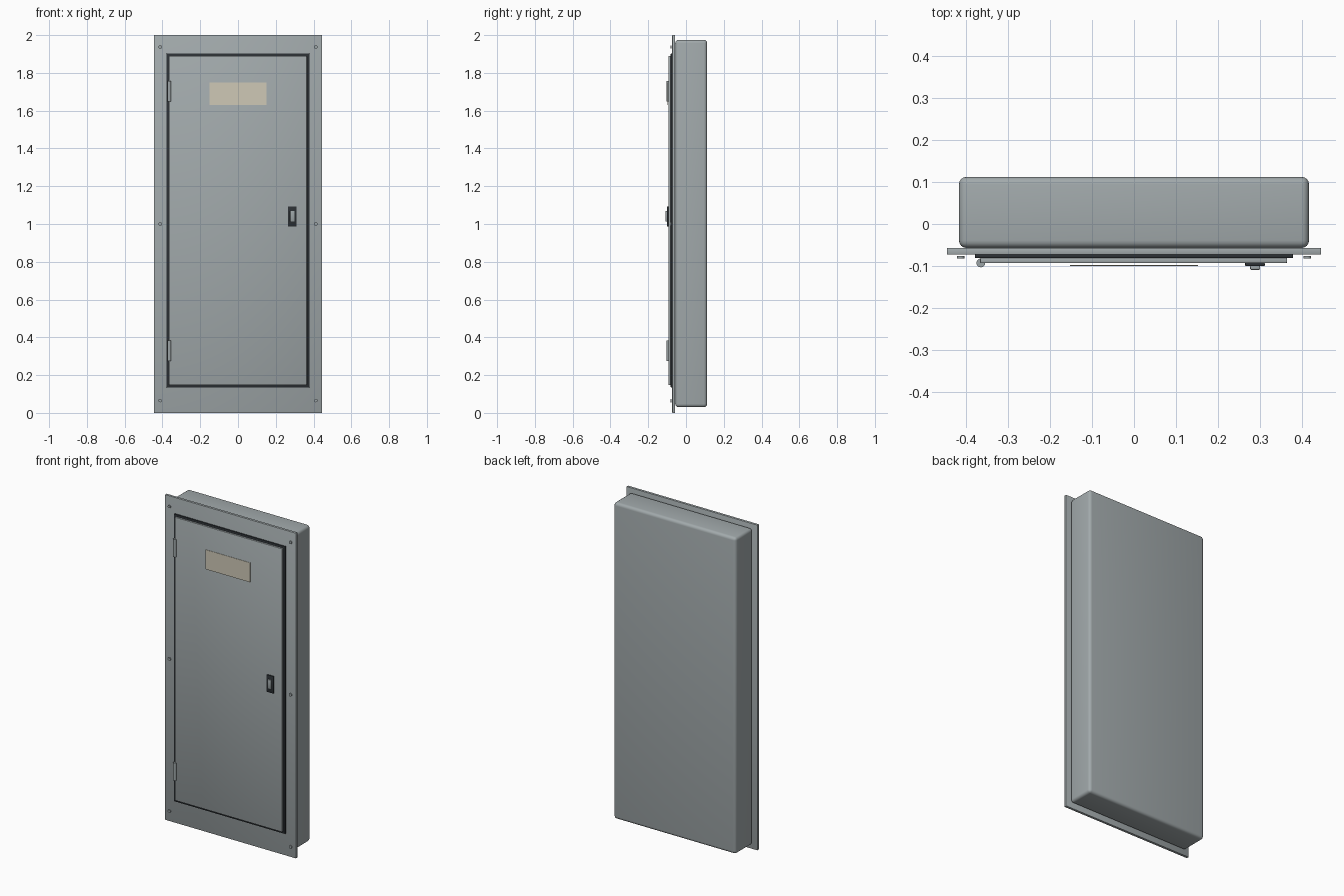
import bpy, math

if "Cube" in bpy.data.objects:
    bpy.data.objects.remove(bpy.data.objects["Cube"])


def material(name, rgb):
    m = bpy.data.materials.new(name)
    m.diffuse_color = (*rgb, 1)
    m.use_nodes = True
    m.node_tree.nodes["Principled BSDF"].inputs["Base Color"].default_value = m.diffuse_color
    return m


steel = material("painted_steel", (0.36, 0.40, 0.41))
dark = material("dark_rubber", (0.025, 0.03, 0.035))
cream = material("cream_plate", (0.62, 0.58, 0.47))
metal = material("bare_metal", (0.33, 0.37, 0.38))


def finish(obj, name, mat):
    obj.name = name
    obj.data.materials.append(mat)
    bpy.ops.object.shade_smooth_by_angle(angle=math.radians(35))
    return obj


def box(name, x, y, z, mat, bevel=0.0, segments=2):
    """Box from (min, max) ranges with optional rounded edges."""
    bpy.ops.mesh.primitive_cube_add(size=1, location=[sum(r) / 2 for r in (x, y, z)])
    obj = bpy.context.object
    obj.scale = [r[1] - r[0] for r in (x, y, z)]
    bpy.ops.object.transform_apply(location=False, rotation=False, scale=True)
    if bevel:
        mod = obj.modifiers.new("rounded_edges", 'BEVEL')
        mod.width, mod.segments = bevel, segments
        bpy.ops.object.modifier_apply(modifier=mod.name)
    return finish(obj, name, mat)


def cylinder(name, radius, depth, location, mat, facing_front=False, vertices=20):
    rot = (math.pi / 2, 0, 0) if facing_front else (0, 0, 0)
    bpy.ops.mesh.primitive_cylinder_add(vertices=vertices, radius=radius, depth=depth,
                                        location=location, rotation=rot)
    return finish(bpy.context.object, name, mat)


# Recessed cabinet body and front flange
box("cabinet_body", (-0.416, 0.416), (-0.057, 0.112), (0.03, 1.975), steel, 0.018, 4)
box("front_flange", (-0.445, 0.445), (-0.073, -0.057), (0, 2), steel, 0.002)

# Dark seal visible around the door
box("door_seal", (-0.378, 0.378), (-0.081, -0.072), (0.135, 1.902), dark, 0.002)
box("door_panel", (-0.366, 0.364), (-0.093, -0.080), (0.148, 1.89), steel, 0.003)

# Blank name plate
box("label_plate", (-0.152, 0.152), (-0.1, -0.098), (1.63, 1.75), cream)

# Latch plate and handle
box("latch_plate", (0.264, 0.311), (-0.1, -0.092), (0.987, 1.093), dark, 0.002)
box("latch_handle", (0.276, 0.300), (-0.109, -0.099), (1.012, 1.07), metal, 0.003)

# Hinge barrels
for label, z in (("lower", 0.328), ("upper", 1.702)):
    cylinder(label + "_hinge", 0.0105, 0.108, (-0.364, -0.0925, z), metal)

# Flange screws
for side, x in (("left", -0.412), ("right", 0.412)):
    for i, z in enumerate((0.065, 1.0, 1.937)):
        cylinder(f"{side}_screw_{i + 1}", 0.009, 0.006, (x, -0.079, z), metal, True, 16)
